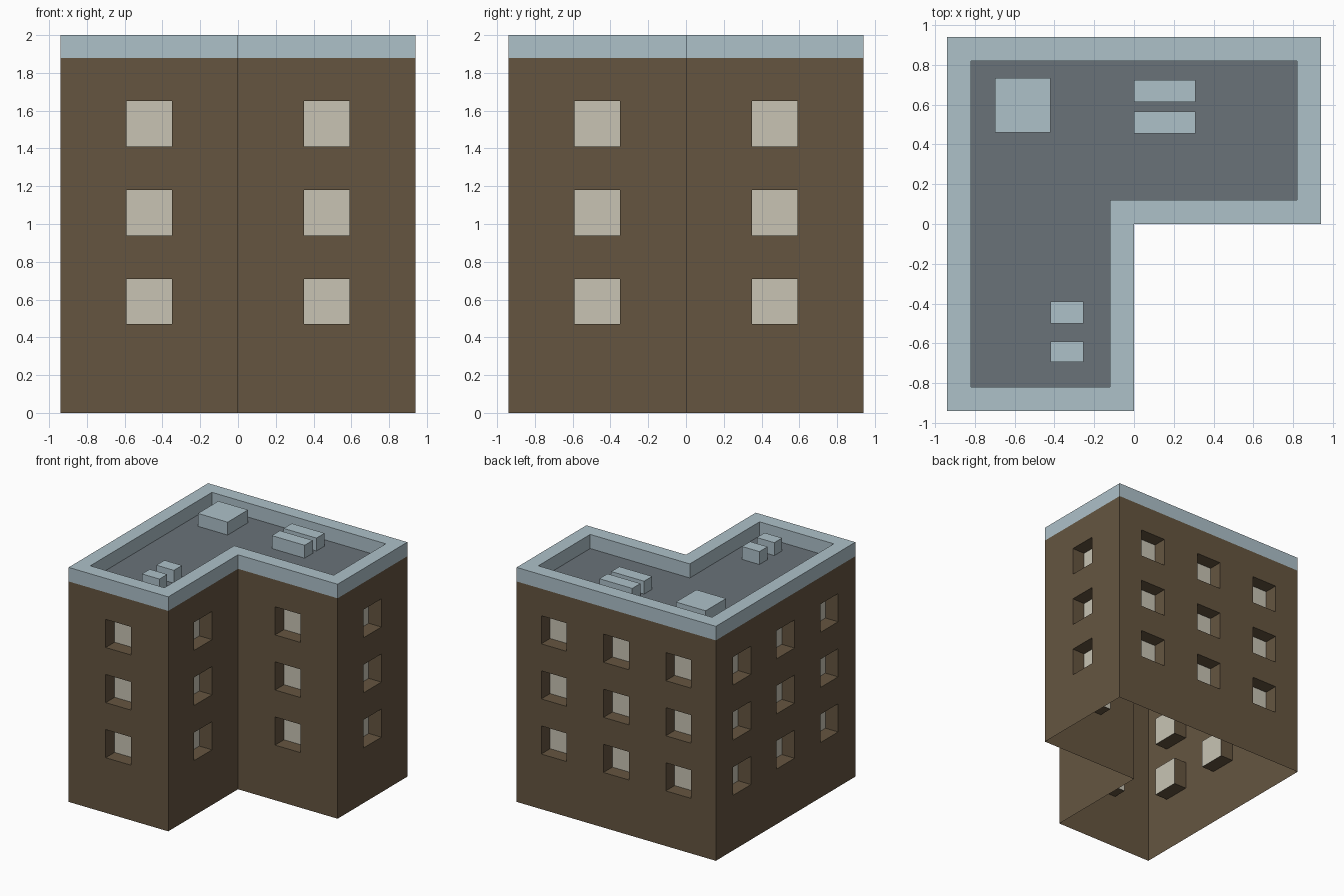
import bpy, bmesh
from mathutils import Vector

if "Cube" in bpy.data.objects:
    bpy.data.objects.remove(bpy.data.objects["Cube"])

TOP, EAVE, W = 2.0, 1.88, 0.24
DEPTH = 0.12
OUTER = [(-.94, -.94), (0, -.94), (0, 0), (.94, 0), (.94, .94), (-.94, .94)]
INNER = [(-.82, -.82), (-.12, -.82), (-.12, .12), (.82, .12), (.82, .82), (-.82, .82)]
SILLS = [0.47, 0.94, 1.41]
UP = Vector((0, 0, 1))


def material(name, rgb):
    m = bpy.data.materials.new(name)
    m.diffuse_color = (*rgb, 1)
    m.use_nodes = True
    m.node_tree.nodes["Principled BSDF"].inputs["Base Color"].default_value = m.diffuse_color
    return m


brown = material("brown_wall", (.130, .091, .051))
cream = material("cream_pane", (.578, .552, .456))
blue = material("pale_blue_trim", (.423, .533, .584))
grey = material("grey_roof", (.144, .168, .191))


def finish(name, bm, mats):
    bmesh.ops.remove_doubles(bm, verts=bm.verts, dist=1e-4)
    me = bpy.data.meshes.new(name)
    bm.to_mesh(me)
    bm.free()
    for m in mats:
        me.materials.append(m)
    ob = bpy.data.objects.new(name, me)
    bpy.context.collection.objects.link(ob)
    return ob


def face(bm, pts, mat=0):
    f = bm.faces.new([bm.verts.new(p) for p in pts])
    f.material_index = mat


def ring(pts):
    return list(zip(pts, pts[1:] + pts[:1]))


# Walls: thin shell, open below, with recessed window boxes
bm = bmesh.new()
for a, b in ring(OUTER):
    a, b = Vector((*a, 0)), Vector((*b, 0))
    length = (b - a).length
    d = (b - a).normalized()
    inward = -d.cross(UP) * DEPTH
    mid = length / 2
    centres = [mid] if length < 1 else [mid - .5875, mid, mid + .5875]
    us = [0] + [c + s * W / 2 for c in centres for s in (-1, 1)] + [length]
    vs = [0] + [z + s for z in SILLS for s in (0, W)] + [EAVE]
    for i in range(len(us) - 1):
        for j in range(len(vs) - 1):
            quad = [a + d * us[i + p] + UP * vs[j + q]
                    for p, q in ((0, 0), (1, 0), (1, 1), (0, 1))]
            if i % 2 and j % 2:
                back = [p + inward for p in quad]
                face(bm, back, 1)
                for k in range(4):
                    n = (k + 1) % 4
                    face(bm, [quad[k], quad[n], back[n], back[k]])
            else:
                face(bm, quad)
finish("walls", bm, [brown, cream])

# Parapet: outer band, flat cap and inner band
bm = bmesh.new()
for (a, b), (c, d) in zip(ring(OUTER), ring(INNER)):
    face(bm, [(*a, EAVE), (*b, EAVE), (*b, TOP), (*a, TOP)])
    face(bm, [(*a, TOP), (*b, TOP), (*d, TOP), (*c, TOP)])
    face(bm, [(*c, TOP), (*d, TOP), (*d, EAVE), (*c, EAVE)])
finish("parapet", bm, [blue])

# Roof deck
bm = bmesh.new()
face(bm, [(*p, EAVE) for p in INNER])
finish("roof_deck", bm, [grey])


# Rooftop units
def box(name, x0, x1, y0, y1, z0=EAVE, z1=1.99):
    bm = bmesh.new()
    bmesh.ops.create_cube(bm, size=1)
    for v in bm.verts:
        v.co = (x1 if v.co.x > 0 else x0, y1 if v.co.y > 0 else y0,
                z1 if v.co.z > 0 else z0)
    finish(name, bm, [blue])


box("stair_hatch", -.70, -.42, .46, .735)
box("large_vent_back", 0, .31, .615, .725)
box("large_vent_front", 0, .31, .455, .565)
box("small_vent_back", -.42, -.255, -.50, -.39)
box("small_vent_front", -.42, -.255, -.695, -.59)
